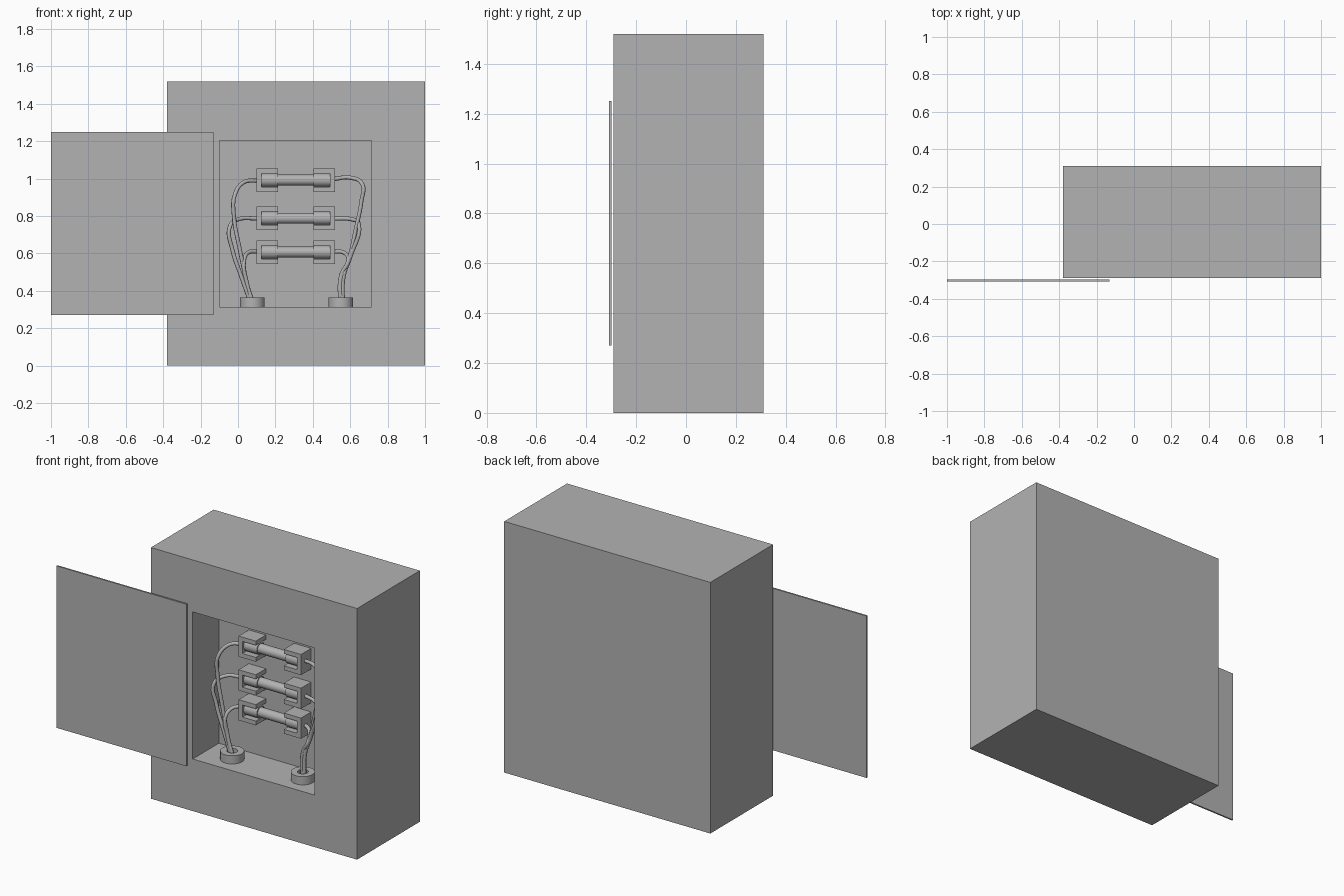
import bpy, bmesh, math
from mathutils import Vector, Matrix

if "Cube" in bpy.data.objects:
    bpy.data.objects.remove(bpy.data.objects["Cube"], do_unlink=True)

grey = bpy.data.materials.new("plain_grey")
grey.use_nodes = True
COLOUR = (0.45, 0.45, 0.45, 1)
grey.diffuse_color = COLOUR
grey.node_tree.nodes["Principled BSDF"].inputs["Base Color"].default_value = COLOUR

BACK = -0.04     # rear wall of the recess
FLOOR = 0.315    # floor of the recess
FUSE_Y = -0.09
PLUG_Y = -0.165


def finish(name, bm, smooth=False):
    bmesh.ops.recalc_face_normals(bm, faces=bm.faces)
    mesh = bpy.data.meshes.new(name)
    bm.to_mesh(mesh)
    bm.free()
    mesh.materials.append(grey)
    obj = bpy.data.objects.new(name, mesh)
    bpy.context.collection.objects.link(obj)
    if smooth:
        bpy.ops.object.select_all(action='DESELECT')
        obj.select_set(True)
        bpy.context.view_layer.objects.active = obj
        bpy.ops.object.shade_smooth_by_angle(angle=math.radians(40))
    return obj


def box(lo, hi):
    bm = bmesh.new()
    bmesh.ops.create_cube(bm, size=1)
    lo, hi = Vector(lo), Vector(hi)
    for v in bm.verts:
        v.co = (lo + hi) / 2 + v.co * (hi - lo)
    return bm


def lathe(name, profile, matrix, steps=32):
    """Spin a (radius, height) outline about the local z axis."""
    bm = bmesh.new()
    verts = [bm.verts.new((r, 0, h)) for r, h in profile]
    edges = [bm.edges.new(pair) for pair in zip(verts, verts[1:])]
    bmesh.ops.spin(bm, geom=verts + edges, cent=(0, 0, 0), axis=(0, 0, 1),
                   angle=math.tau, steps=steps)
    bmesh.ops.remove_doubles(bm, verts=bm.verts, dist=1e-4)
    bm.transform(matrix)
    return finish(name, bm, smooth=True)


# Cabinet with a recess sunk into its front
bm = box((-0.38, -0.29, 0), (1, 0.31, 1.52))
bm.normal_update()
front = min(bm.faces, key=lambda f: f.normal.y)
bmesh.ops.inset_individual(bm, faces=[front], thickness=0.2)
for v in front.verts:
    v.co.x = -0.10 if v.co.x < 0.31 else 0.715
    v.co.z = FLOOR if v.co.z < 0.76 else 1.205
sunk = bmesh.ops.extrude_discrete_faces(bm, faces=[front])["faces"][0]
for v in sunk.verts:
    v.co.y = BACK
finish("cabinet", bm)

# Sliding door, drawn open
finish("door", box((-1, -0.308, 0.27), (-0.13, -0.298, 1.25)))


# Fuses, each held by two C-shaped clips
def clip(name, x, z, side):
    length, half, wall = 0.115, 0.0625, 0.026
    outline = [(0, -half), (length, -half), (length, wall - half), (wall, wall - half),
               (wall, half - wall), (length, half - wall), (length, half), (0, half)]
    bm = bmesh.new()
    face = bm.faces.new([bm.verts.new((x + side * u, BACK, z + w)) for u, w in outline])
    made = bmesh.ops.extrude_face_region(bm, geom=[face])["geom"]
    for v in made:
        if isinstance(v, bmesh.types.BMVert):
            v.co.y = -0.137
    finish(name, bm)


rows = {"upper": 0.992, "middle": 0.788, "lower": 0.607}
for row, z in rows.items():
    clip(row + "_clip_right", 0.10, z, 1)
    clip(row + "_clip_left", 0.518, z, -1)
    cap, tube, half, end = 0.036, 0.029, 0.187, 0.095
    lathe(row + "_fuse",
          [(0, -half), (cap, -half), (cap, -end), (tube, -end),
           (tube, end), (cap, end), (cap, half), (0, half)],
          Matrix.Translation((0.309, FUSE_Y, z)) @ Matrix.Rotation(math.pi / 2, 4, 'Y'))

# Cable glands on the recess floor
for side, x in (("right", 0.077), ("left", 0.55)):
    lathe("cable_gland_" + side,
          [(0, 0), (0.066, 0), (0.066, 0.05), (0.03, 0.05), (0.03, 0.01), (0, 0.01)],
          Matrix.Translation((x, PLUG_Y, FLOOR)))


# Wires running from the clips into the glands
def wire(name, points):
    curve = bpy.data.curves.new(name, 'CURVE')
    curve.dimensions = '3D'
    curve.bevel_depth = 0.011
    curve.bevel_resolution = 2
    curve.resolution_u = 6
    curve.use_fill_caps = True
    spline = curve.splines.new('BEZIER')
    spline.bezier_points.add(len(points) - 1)
    for i, (p, (x, z)) in enumerate(zip(spline.bezier_points, points)):
        y = (FUSE_Y, -0.125)[i] if i < 2 else PLUG_Y
        p.co = (x, y, z)
        p.handle_left_type = p.handle_right_type = 'AUTO'
    curve.materials.append(grey)
    bpy.context.collection.objects.link(bpy.data.objects.new(name, curve))


wire("upper_wire_right", [(0.11, 0.99), (0.03, 0.98), (-0.018, 0.91),
                          (-0.022, 0.8), (0.01, 0.62), (0.072, 0.33)])
wire("middle_wire_right", [(0.11, 0.787), (0.0, 0.782), (-0.045, 0.74),
                           (-0.03, 0.62), (0.02, 0.47), (0.07, 0.33)])
wire("lower_wire_right", [(0.11, 0.61), (0.055, 0.605), (0.032, 0.56),
                          (0.045, 0.45), (0.082, 0.33)])
wire("upper_wire_left", [(0.51, 0.998), (0.6, 1.005), (0.665, 0.97), (0.66, 0.88),
                         (0.63, 0.73), (0.59, 0.56), (0.55, 0.46), (0.555, 0.33)])
wire("middle_wire_left", [(0.51, 0.787), (0.61, 0.782), (0.645, 0.76),
                          (0.6, 0.58), (0.565, 0.48), (0.56, 0.33)])
wire("lower_wire_left", [(0.51, 0.61), (0.565, 0.605), (0.59, 0.57),
                         (0.55, 0.48), (0.545, 0.33)])
